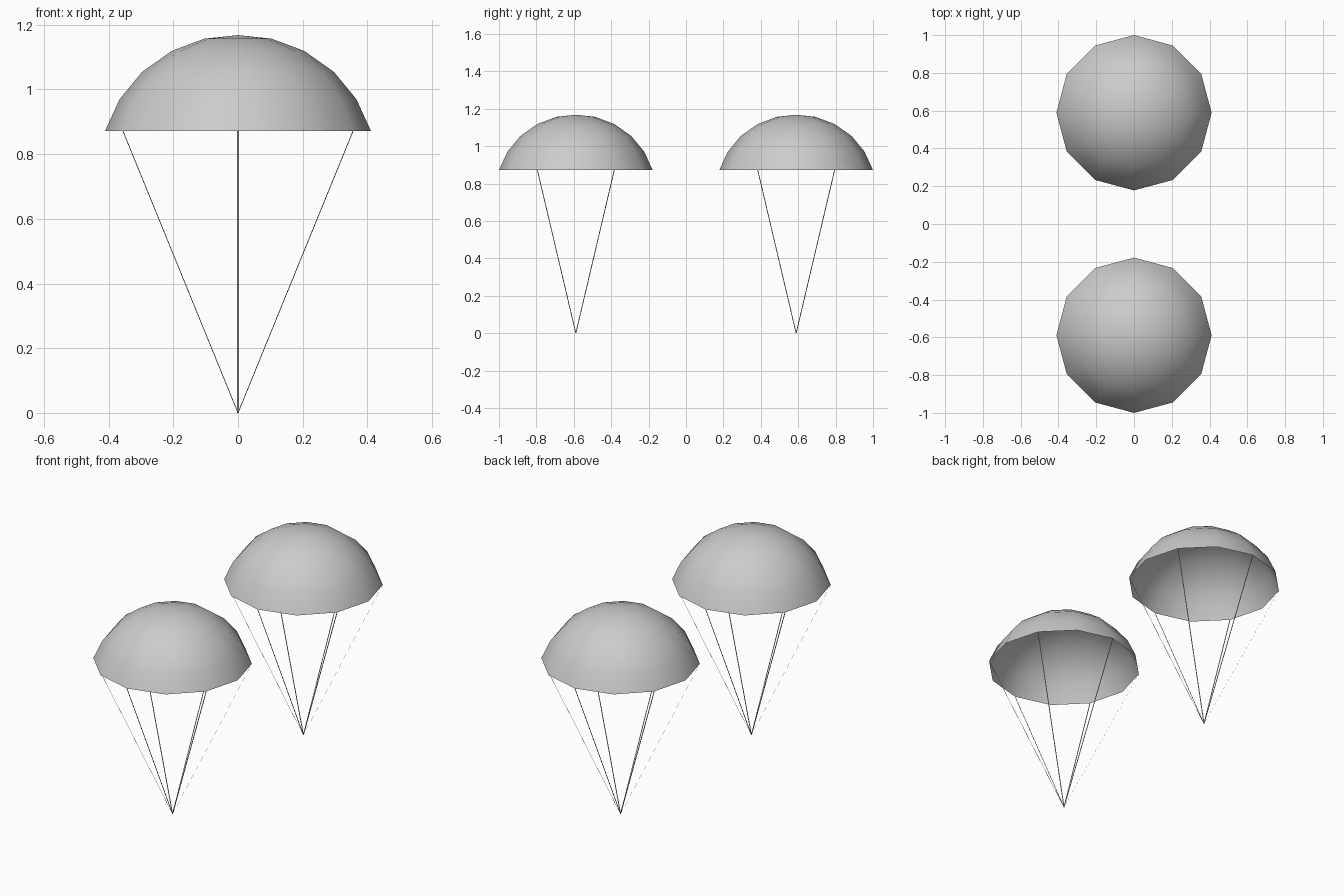
import bpy, bmesh
from math import pi, cos, sin
from mathutils import Vector

if "Cube" in bpy.data.objects:
    bpy.data.objects.remove(bpy.data.objects["Cube"])

SIDES = 12
# dome profile: radius, height from rim to near the crown
PROFILE = [(0.411, 0.872), (0.366, 0.970), (0.297, 1.054), (0.205, 1.119), (0.104, 1.157)]
CROWN = 1.168
CORD_WIDTH = 0.005


def finish(bm, name, y):
    mesh = bpy.data.meshes.new(name)
    bm.to_mesh(mesh)
    bm.free()
    obj = bpy.data.objects.new(name, mesh)
    obj.location.y = y
    bpy.context.collection.objects.link(obj)
    return obj


def canopy(name, y):
    bm = bmesh.new()
    rings = [[bm.verts.new((r * cos(2 * pi * i / SIDES), r * sin(2 * pi * i / SIDES), z))
              for i in range(SIDES)] for r, z in PROFILE]
    top = bm.verts.new((0, 0, CROWN))
    for i in range(SIDES):
        j = (i + 1) % SIDES
        for a, b in zip(rings, rings[1:]):
            bm.faces.new((a[i], a[j], b[j], b[i]))
        bm.faces.new((rings[-1][i], rings[-1][j], top))
    for f in bm.faces:
        f.smooth = True
    finish(bm, name, y)


def cords(name, y):
    # six flat ribbons, each lying across its radial direction
    bm = bmesh.new()
    r, z = PROFILE[0]
    for k in range(6):
        a = pi / 6 + k * pi / 3
        rim = Vector((r * cos(a), r * sin(a), z))
        side = Vector((-sin(a), cos(a), 0)) * CORD_WIDTH / 2
        bm.faces.new([bm.verts.new(p) for p in (-side, side, rim + side, rim - side)])
    finish(bm, name, y)


# two matching parachutes
for label, y in (("front", -0.589), ("back", 0.589)):
    canopy(label + "_canopy", y)
    cords(label + "_cords", y)
